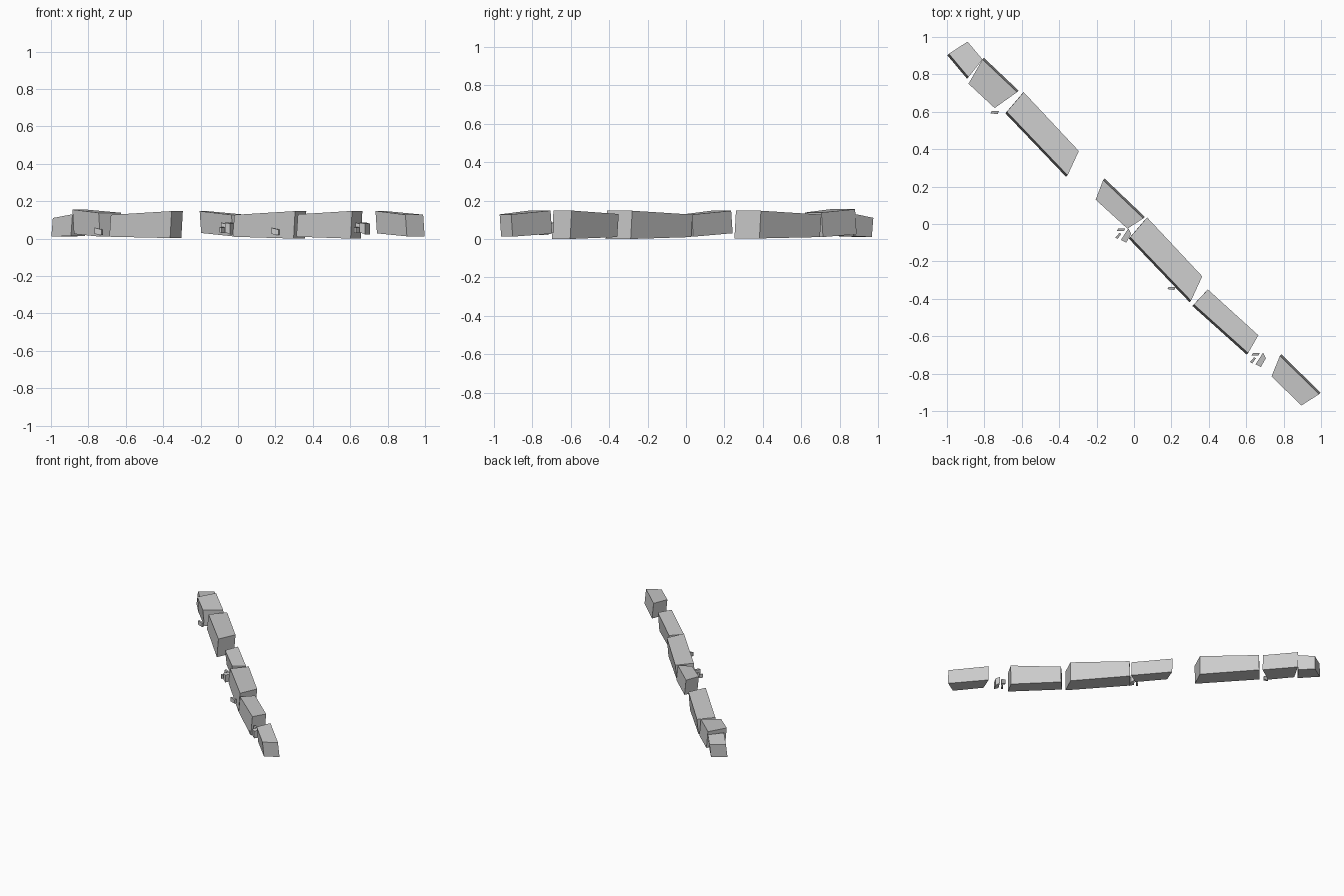
import bpy
from mathutils import Vector

default_cube = bpy.data.objects.get("Cube")
if default_cube:
    bpy.data.objects.remove(default_cube, do_unlink=True)

# One plain stone colour for everything
stone = bpy.data.materials.new("grey_stone")
stone.use_nodes = True
STONE_COLOUR = (0.6, 0.6, 0.6, 1)
stone.diffuse_color = STONE_COLOUR
stone.node_tree.nodes["Principled BSDF"].inputs["Base Color"].default_value = STONE_COLOUR

# Six faces of a block: corners run west, north, east, south on top, then below
BLOCK_FACES = [(3, 2, 1, 0), (4, 5, 6, 7)] + [
    (i, (i + 1) % 4, (i + 1) % 4 + 4, i + 4) for i in range(4)]


def add_block(name, plan, tops, bottoms, lean):
    """Build a six-sided block; heights are given as (west end, east end)."""
    ends = (0, 0, 1, 1)
    upper = [Vector((x, y, tops[e])) for (x, y), e in zip(plan, ends)]
    lower = [Vector((x + lean, y + lean, bottoms[e])) for (x, y), e in zip(plan, ends)]
    mesh = bpy.data.meshes.new(name)
    mesh.from_pydata(upper + lower, [], BLOCK_FACES)
    mesh.materials.append(stone)
    mesh.update()
    block = bpy.data.objects.new(name, mesh)
    bpy.context.collection.objects.link(block)
    return block


# Leans: long blocks splay to the front, short ones to the back
FRONT, BACK = -0.008, 0.008

# Large wall blocks, from the back right end to the front left end
add_block("end_block", [(-.99, .91), (-.89, .975), (-.81, .88), (-.885, .785)],
          (.11, .13), (.01, .015), FRONT)
add_block("short_block_back", [(-.885, .75), (-.81, .88), (-.625, .705), (-.745, .62)],
          (.155, .138), (.025, .01), BACK)
add_block("long_block_back", [(-.68, .6), (-.59, .705), (-.295, .39), (-.355, .26)],
          (.127, .147), (.01, .003), FRONT)
add_block("short_block_middle", [(-.205, .13), (-.165, .235), (.05, .03), (-.035, -.025)],
          (.147, .127), (.03, .012), BACK)
add_block("long_block_middle", [(-.02, -.07), (.07, .035), (.365, -.28), (.305, -.41)],
          (.127, .147), (.01, 0), FRONT)
add_block("long_block_front", [(.32, -.43), (.395, -.35), (.665, -.595), (.61, -.69)],
          (.13, .148), (.01, 0), FRONT)
add_block("short_block_front", [(.735, -.815), (.78, -.705), (.99, -.91), (.895, -.97)],
          (.148, .128), (.028, .012), BACK)

# Single chips lying in front of the wall
for name, cx, cy in (("chip_back", -.745, .595), ("chip_middle", .2, -.345)):
    plan = [(cx - .022, cy - .003), (cx - .016, cy + .008),
            (cx + .022, cy + .008), (cx + .016, cy - .008)]
    add_block(name, plan, (.058, .048), (.025, .018), 0)

# Clusters of three chips
for name, cx, cy in (("middle", -.07, -.045), ("front", .65, -.71)):
    def around(*offsets):
        return [(cx + dx, cy + dy) for dx, dy in offsets]
    add_block("flat_chip_" + name,
              around((-.022, .008), (-.014, .02), (.022, .02), (.016, .007)),
              (.085, .075), (.05, .04), 0)
    add_block("small_chip_" + name,
              around((-.03, -.028), (-.008, -.003), (.002, -.008), (-.018, -.035)),
              (.062, .058), (.032, .03), 0)
    add_block("tall_chip_" + name,
              around((0, -.04), (.04, .022), (.055, -.008), (.028, -.055)),
              (.085, .08), (.035, .022), 0)
